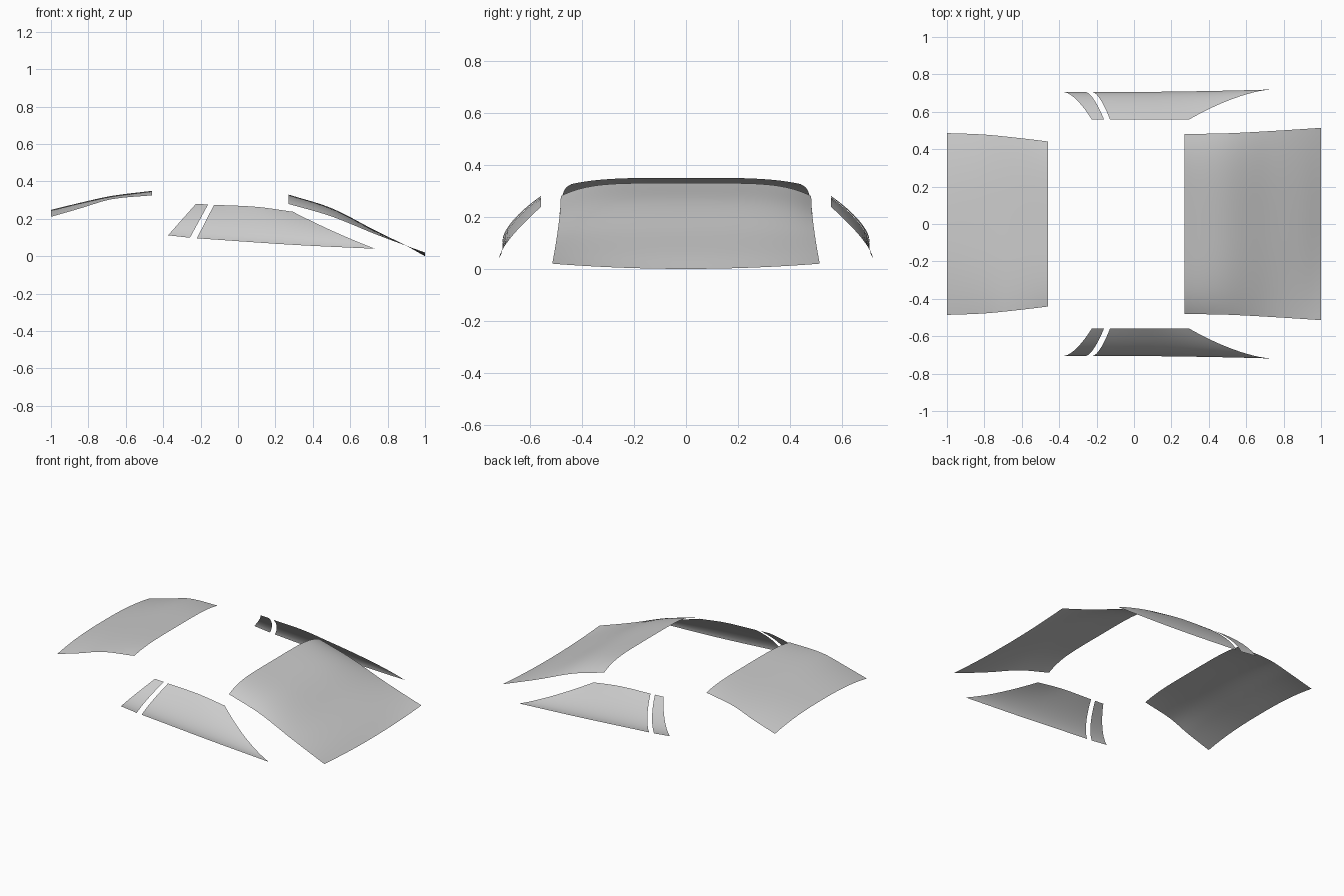
import bpy, bmesh
from mathutils import Vector

if "Cube" in bpy.data.objects:
    bpy.data.objects.remove(bpy.data.objects["Cube"])


def curve(pts, x):
    """Smooth interpolation through (x, value) points."""
    n = len(pts)

    def slope(i):
        a, b = pts[max(i - 1, 0)], pts[min(i + 1, n - 1)]
        return (b[1] - a[1]) / (b[0] - a[0])
    i = 0
    while i < n - 2 and x > pts[i + 1][0]:
        i += 1
    (x0, v0), (x1, v1) = pts[i], pts[i + 1]
    h = x1 - x0
    t = (x - x0) / h
    return ((2*t**3 - 3*t**2 + 1) * v0 + (t**3 - 2*t**2 + t) * h * slope(i)
            + (3*t**2 - 2*t**3) * v1 + (t**3 - t**2) * h * slope(i + 1))


def sheet(name, point, nu, nv, outward):
    """Smooth single-layer glass panel from point(u, v), u and v in 0..1."""
    bm = bmesh.new()
    g = [[bm.verts.new(point(i / nu, j / nv)) for j in range(nv + 1)]
         for i in range(nu + 1)]
    for i in range(nu):
        for j in range(nv):
            f = bm.faces.new((g[i][j], g[i+1][j], g[i+1][j+1], g[i][j+1]))
            f.smooth = True
    bm.normal_update()
    total = sum((f.normal for f in bm.faces), Vector())
    if total.dot(Vector(outward)) < 0:
        bmesh.ops.reverse_faces(bm, faces=bm.faces[:])
    me = bpy.data.meshes.new(name)
    bm.to_mesh(me)
    bm.free()
    ob = bpy.data.objects.new(name, me)
    bpy.context.collection.objects.link(ob)
    return ob


def crowned_glass(name, x0, x1, centre, drop, width, p0, p1):
    """Full-width glass: centre height, edge drop and half width along x."""
    def point(u, v):
        x = x0 + (x1 - x0) * u
        t = 2 * v - 1
        p = p0 + (p1 - p0) * u
        z = curve(centre, x) - curve(drop, x) * abs(t) ** p
        return x, t * curve(width, x), z
    return sheet(name, point, 28, 40, (0, 0, 1))


# Windshield
crowned_glass("windshield", 0.27, 1.0,
              [(0.27, 0.33), (0.5, 0.257), (0.73, 0.14), (0.9, 0.056), (1, 0.0)],
              [(0.27, 0.05), (0.5, 0.044), (0.73, 0.02), (0.9, 0.0), (1, -0.02)],
              [(0.27, 0.481), (0.5, 0.485), (0.75, 0.498), (1, 0.514)], 5, 2)

# Rear window
crowned_glass("rear_window", -1.0, -0.46,
              [(-1, 0.248), (-0.84, 0.287), (-0.68, 0.322), (-0.46, 0.35)],
              [(-1, 0.037), (-0.84, 0.03), (-0.68, 0.018), (-0.46, 0.024)],
              [(-1, 0.486), (-0.8, 0.478), (-0.6, 0.458), (-0.46, 0.441)], 2.5, 4)


def side_glass(name, top, bottom, side, flare, sag):
    """Curved side panel between a top and a bottom edge given as (x, z)."""
    def point(u, v):
        xt = top[0][0] + (top[-1][0] - top[0][0]) * u
        xb = bottom[0][0] + (bottom[-1][0] - bottom[0][0]) * u
        zt, zb = curve(top, xt), curve(bottom, xb)
        y = 0.558 + 0.147 * (1 - (1 - v) ** 1.6) + flare * u * u * v
        z = zt + (zb - zt) * v - sag * u * u * 4 * v * (1 - v)
        return xt + (xb - xt) * v, side * y, z
    sheet(name, point, 24, 14, (0, side, 0.5))


# Side door windows and small quarter windows, both sides
for side, label in ((-1, "right"), (1, "left")):
    side_glass("door_window_" + label,
               [(-0.128, 0.275), (0.1, 0.264), (0.293, 0.238)],
               [(-0.22, 0.096), (0.3, 0.061), (0.733, 0.04)], side, 0.014, 0.007)
    side_glass("quarter_window_" + label,
               [(-0.225, 0.28), (-0.16, 0.277)],
               [(-0.374, 0.112), (-0.257, 0.099)], side, 0, 0)
